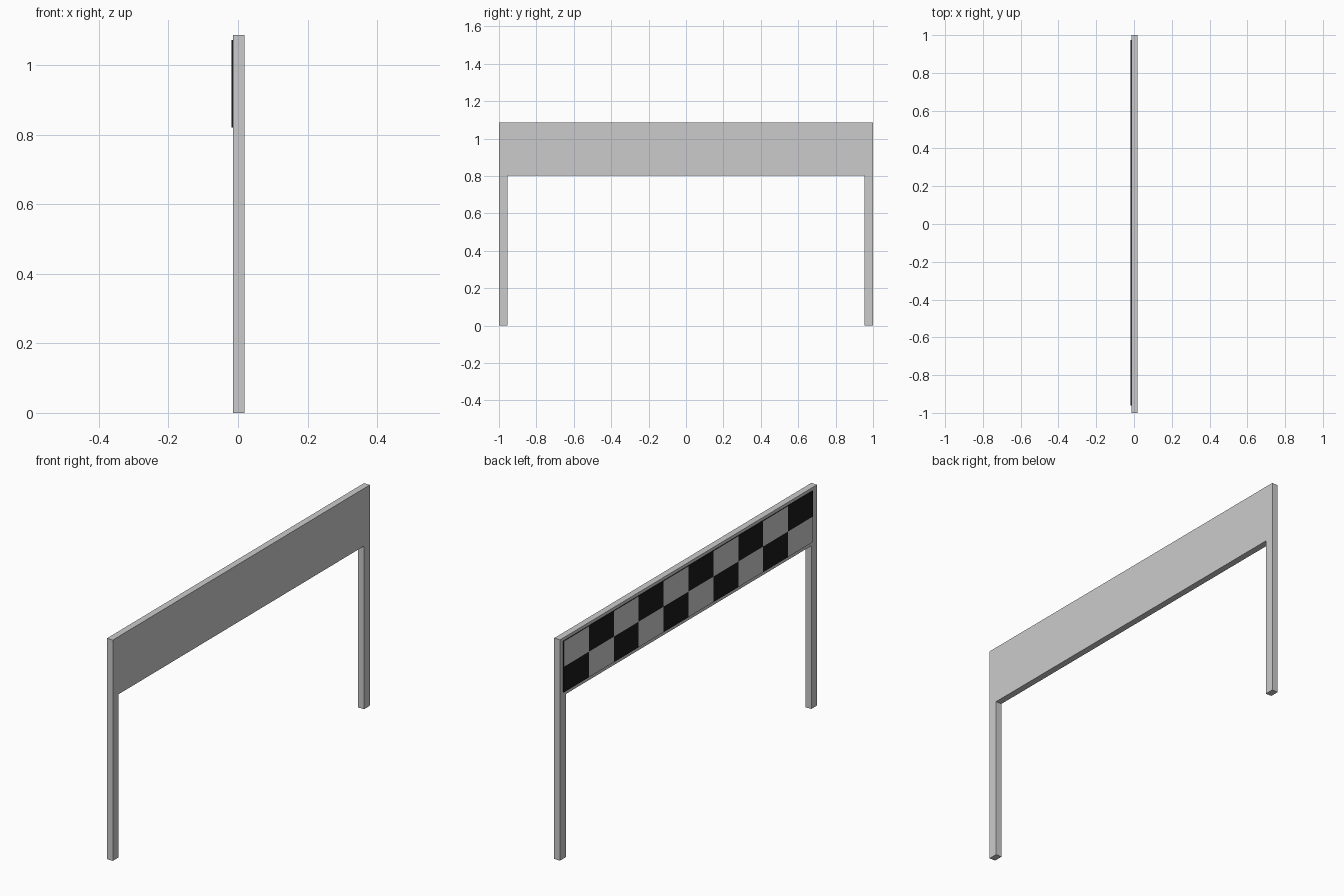
import bpy, bmesh

if "Cube" in bpy.data.objects:
    bpy.data.objects.remove(bpy.data.objects["Cube"])

BACK, FRONT = 0.018, -0.014      # frame depth along x
PANEL_X = -0.018                 # face of the chequered board
COLS, ROWS = 10, 2
Y_START, Y_END = 0.975, -0.962   # board extent, slightly off centre
Z_TOP, Z_LOW = 1.072, 0.82


def finish(bm, name, materials=()):
    bmesh.ops.recalc_face_normals(bm, faces=bm.faces[:])
    mesh = bpy.data.meshes.new(name)
    bm.to_mesh(mesh)
    bm.free()
    for m in materials:
        mesh.materials.append(m)
    obj = bpy.data.objects.new(name, mesh)
    bpy.context.collection.objects.link(obj)
    return obj


def extrude_x(bm, faces, depth):
    new = bmesh.ops.extrude_face_region(bm, geom=faces)["geom"]
    verts = [g for g in new if isinstance(g, bmesh.types.BMVert)]
    bmesh.ops.translate(bm, verts=verts, vec=(depth, 0, 0))


# Gantry frame: one arch profile with two posts and a deep beam
half = [(1, 1.087), (1, 0), (0.955, 0), (0.955, 0.803)]
outline = half + [(-y, z) for y, z in reversed(half)]
bm = bmesh.new()
face = bm.faces.new([bm.verts.new((FRONT, y, z)) for y, z in outline])
extrude_x(bm, [face], BACK - FRONT)
finish(bm, "gantry_frame")

# Chequered board: thin black slab with alternating grey squares on its face
black = bpy.data.materials.new("black")
black.diffuse_color = (0.01, 0.01, 0.01, 1)
black.use_nodes = True
black.node_tree.nodes["Principled BSDF"].inputs["Base Color"].default_value = black.diffuse_color
bm = bmesh.new()
grid = [[bm.verts.new((FRONT, Y_START + (Y_END - Y_START) * c / COLS,
                       Z_TOP + (Z_LOW - Z_TOP) * r / ROWS))
         for c in range(COLS + 1)] for r in range(ROWS + 1)]
for r in range(ROWS):
    for c in range(COLS):
        bm.faces.new((grid[r][c], grid[r + 1][c],
                      grid[r + 1][c + 1], grid[r][c + 1]))
extrude_x(bm, bm.faces[:], PANEL_X - FRONT)
for f in bm.faces:
    mid = f.calc_center_median()
    if mid.x < PANEL_X + 0.001:
        col = int((mid.y - Y_START) / (Y_END - Y_START) * COLS)
        row = int((mid.z - Z_TOP) / (Z_LOW - Z_TOP) * ROWS)
        f.material_index = 1 if (col + row) % 2 == 0 else 0
finish(bm, "chequered_board", (black, None))
